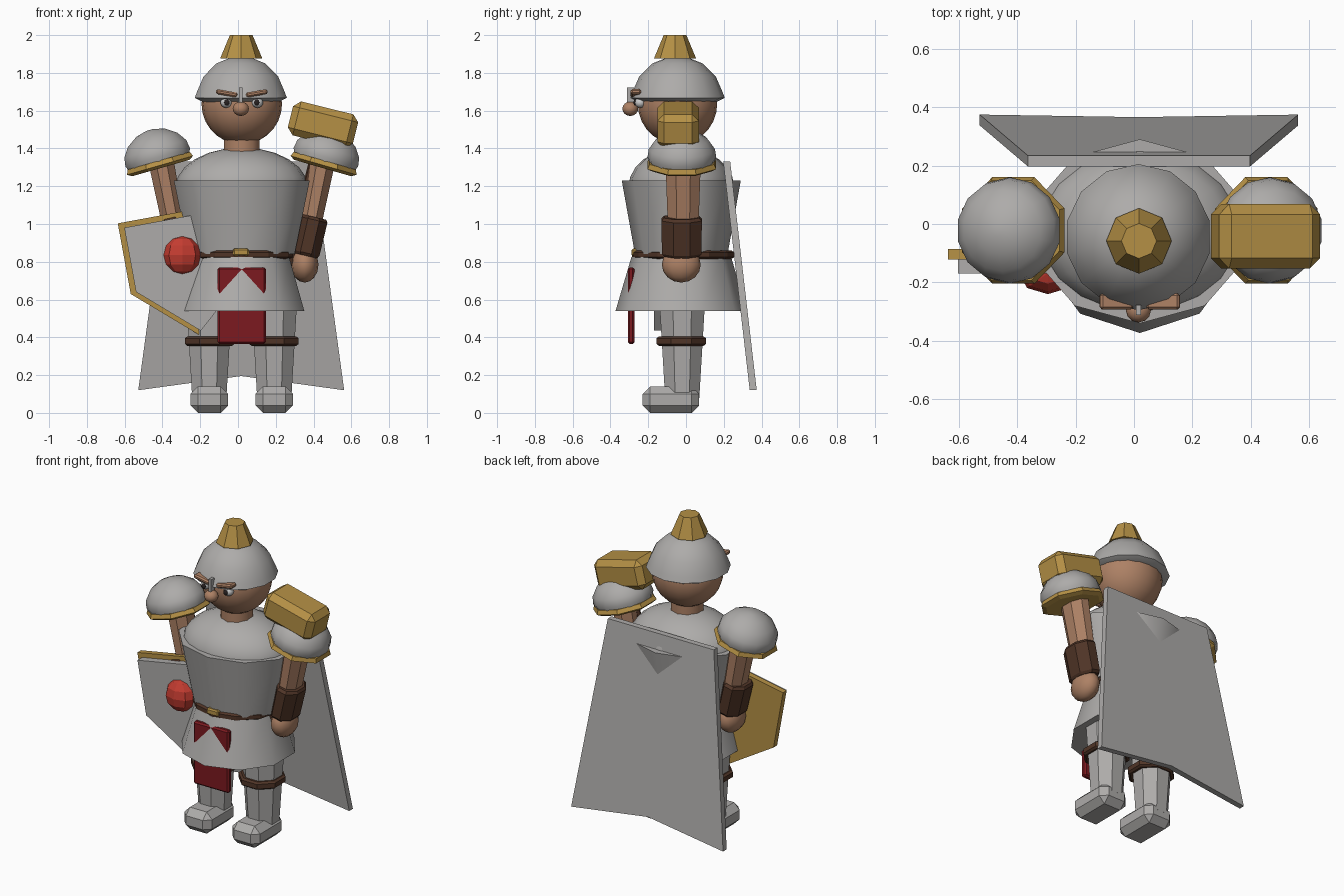
import bpy, bmesh
from math import sin, cos, pi, radians
from mathutils import Vector

if "Cube" in bpy.data.objects:
    bpy.data.objects.remove(bpy.data.objects["Cube"], do_unlink=True)

CX, CY = 0.02, -0.025  # body axis


def material(name, *rgb):
    m = bpy.data.materials.new(name)
    m.use_nodes = True
    m.diffuse_color = (*rgb, 1)
    m.node_tree.nodes["Principled BSDF"].inputs["Base Color"].default_value = (*rgb, 1)
    return m


STEEL = material("steel grey", 0.42, 0.41, 0.40)
GOLD = material("gold", 0.46, 0.28, 0.06)
SKIN = material("skin", 0.42, 0.22, 0.13)
LEATHER = material("dark leather", 0.08, 0.035, 0.02)
CLOTH = material("dark red cloth", 0.2, 0.01, 0.014)
RED = material("bright red", 0.55, 0.045, 0.03)
WHITE = material("eye white", 0.6, 0.6, 0.6)
BLACK = material("pupil black", 0.02, 0.015, 0.015)


def finish(name, bm, mat, loc, tilt=0, scale=(1, 1, 1), smooth=False):
    """Turn a bmesh into an object; tilt is a turn about y in degrees."""
    bmesh.ops.recalc_face_normals(bm, faces=bm.faces[:])
    me = bpy.data.meshes.new(name)
    bm.to_mesh(me)
    bm.free()
    me.materials.append(mat)
    if smooth:
        me.shade_smooth()
        me.set_sharp_from_angle(angle=radians(42))
    ob = bpy.data.objects.new(name, me)
    bpy.context.collection.objects.link(ob)
    ob.location, ob.scale = loc, scale
    ob.rotation_euler.y = radians(tilt)
    return ob


def lathe(name, profile, sides, mat, loc, flat_front=False, **kw):
    """Revolve (radius, height) points and cap both ends."""
    bm = bmesh.new()
    start = -pi / 2 + (pi / sides if flat_front else 0)
    rings = []
    for r, z in profile:
        angles = [start + 2 * pi * i / sides for i in range(sides)]
        rings.append([bm.verts.new((r * cos(a), r * sin(a), z)) for a in angles])
    for a, b in zip(rings, rings[1:]):
        for i in range(sides):
            j = (i + 1) % sides
            bm.faces.new((a[i], a[j], b[j], b[i]))
    bm.faces.new(rings[0])
    bm.faces.new(rings[-1])
    return finish(name, bm, mat, loc, **kw)


def ball(name, radii, mat, loc, seg=16, rings=10, smooth=True):
    bm = bmesh.new()
    bmesh.ops.create_uvsphere(bm, u_segments=seg, v_segments=rings, radius=1)
    return finish(name, bm, mat, loc, scale=radii, smooth=smooth)


def box(name, size, mat, loc, bevel=0, tilt=0):
    bm = bmesh.new()
    bmesh.ops.create_cube(bm, size=1)
    bmesh.ops.scale(bm, vec=size, verts=bm.verts[:])
    if bevel:
        bmesh.ops.bevel(bm, geom=bm.edges[:], offset=bevel, segments=1, affect='EDGES')
    return finish(name, bm, mat, loc, tilt)


def plate(name, outline, depth, mat, loc, tilt=0, lean=0):
    """Extrude an x-z outline backwards; lean slides low points back."""
    bm = bmesh.new()
    face = bm.faces.new([bm.verts.new((x, -lean * z, z)) for x, z in outline])
    new = bmesh.ops.extrude_face_region(bm, geom=[face])["geom"]
    moved = [v for v in new if isinstance(v, bmesh.types.BMVert)]
    bmesh.ops.translate(bm, vec=(0, depth, 0), verts=moved)
    return finish(name, bm, mat, loc, tilt)


# Torso: breastplate, shoulders, belt, skirt and tabard
lathe("breastplate", [(0.245, 0.84), (0.315, 1.23)], 10, STEEL, (CX, CY, 0),
      scale=(1.2, 1, 1), smooth=True)
ball("upper_chest", (0.35, 0.28, 0.21), STEEL, (CX, CY, 1.195), seg=20, rings=12)
lathe("skirt", [(0.348, 0.54), (0.264, 0.825)], 10, STEEL, (CX, CY, 0), smooth=True)
lathe("belt", [(0.255, 0.815), (0.272, 0.825), (0.272, 0.85), (0.255, 0.86)], 12,
      LEATHER, (CX, CY + 0.01, 0), scale=(1.04, 1, 1))
box("buckle", (0.085, 0.04, 0.04), GOLD, (CX - 0.005, -0.268, 0.85), bevel=0.008)
box("tabard", (0.255, 0.036, 0.405), CLOTH, (CX, -0.29, 0.568), bevel=0.01)

# Cape
plate("cape", [(-0.38, 0), (-0.545, -1.21), (0, -1.135), (0.545, -1.21), (0.38, 0)],
      0.037, STEEL, (CX - 0.003, 0.197, 1.33), lean=0.116)

# Head
lathe("neck", [(0.1, 1.34), (0.1, 1.48)], 10, SKIN, (CX, -0.04, 0), smooth=True)
ball("head", (0.213, 0.21, 0.213), SKIN, (CX, -0.045, 1.635), seg=20, rings=14)
lathe("helmet", [(0.205, 1.645), (0.25, 1.668), (0.238, 1.7), (0.203, 1.78),
                 (0.133, 1.85), (0.045, 1.885)],
      14, STEEL, (CX - 0.005, -0.045, 0), smooth=True)
lathe("crest", [(0.112, 1.875), (0.06, 2.0)], 8, GOLD, (CX - 0.003, -0.058, 0))
ball("nose", (0.043, 0.042, 0.038), SKIN, (CX - 0.005, -0.295, 1.61), seg=12, rings=8)
box("nose_guard", (0.018, 0.035, 0.095), STEEL, (CX - 0.005, -0.294, 1.675))

for s, side in ((1, "left"), (-1, "right")):
    def at(x, y, z):
        return (CX + s * x, y, z)

    # Face
    ball(f"{side}_eye", (0.03, 0.03, 0.028), WHITE, at(0.083, -0.242, 1.643), 12, 8)
    ball(f"{side}_pupil", (0.015, 0.01, 0.017), BLACK, at(0.079, -0.268, 1.643), 10, 6)
    box(f"{side}_brow", (0.115, 0.055, 0.026), SKIN, at(0.08, -0.265, 1.692),
        bevel=0.008, tilt=-10 * s)

    # Arm
    lathe(f"{side}_upper_arm", [(0.088, -0.15), (0.1, 0.17)], 8, SKIN,
          at(0.39, -0.015, 1.14), flat_front=True, tilt=11 * s, scale=(0.72, 1, 1))
    lathe(f"{side}_bracer", [(0.1, -0.105), (0.113, -0.09), (0.116, 0.09), (0.1, 0.105)],
          8, LEATHER, at(0.36, -0.023, 0.935), flat_front=True, tilt=13 * s,
          scale=(0.7, 1, 1))
    ball(f"{side}_hand", (0.073, 0.103, 0.095), SKIN, at(0.333, -0.025, 0.785), 12, 8)

    # Shoulder guard
    lathe(f"{side}_shoulder_rim", [(0.17, -0.03), (0.197, -0.015), (0.185, 0.01)], 8,
          GOLD, at(0.437, -0.022, 1.325), flat_front=True, tilt=16 * s)
    lathe(f"{side}_shoulder_dome", [(0.165, -0.015), (0.182, 0.03), (0.175, 0.075),
                                    (0.14, 0.125), (0.08, 0.165), (0.02, 0.18)],
          14, STEEL, at(0.437, -0.022, 1.325), tilt=16 * s, smooth=True)

    # Leg
    lathe(f"{side}_leg", [(0.098, 0.08), (0.13, 0.58)], 8, STEEL,
          at(0.172, -0.02, 0), flat_front=True)
    lathe(f"{side}_knee_band", [(0.128, 0.355), (0.142, 0.365), (0.142, 0.395),
                                (0.128, 0.405)],
          8, LEATHER, at(0.17, -0.025, 0), flat_front=True)
    box(f"{side}_boot", (0.2, 0.3, 0.14), STEEL, at(0.172, -0.08, 0.07), bevel=0.04)

# Shield held on the right arm
W, L, SIDE = 0.33, 0.67, 0.38
outline = [(-W, 0), (W, 0), (W, -SIDE), (0, -L), (-W, -SIDE)]
inner = [(x * 0.91, (z + 0.32) * 0.91 - 0.32) for x, z in outline]
plate("shield_back", outline, 0.037, GOLD, (-0.312, -0.122, 1.063), tilt=-10.4)
plate("shield_face", inner, 0.05, STEEL, (-0.312, -0.17, 1.063), tilt=-10.4)
ball("shield_boss", (0.1, 0.072, 0.1), RED, (-0.295, -0.168, 0.835), 8, 6, smooth=False)

# Hammer resting over the left shoulder
TILT = 14
hammer = Vector((0.45, -0.042, 1.525))
box("hammer_head", (0.355, 0.22, 0.185), GOLD, hammer, bevel=0.035, tilt=TILT)
lathe("hammer_handle", [(0.012, -0.9), (0.026, -0.86), (0.026, 0)], 8, LEATHER,
      hammer, tilt=TILT)
